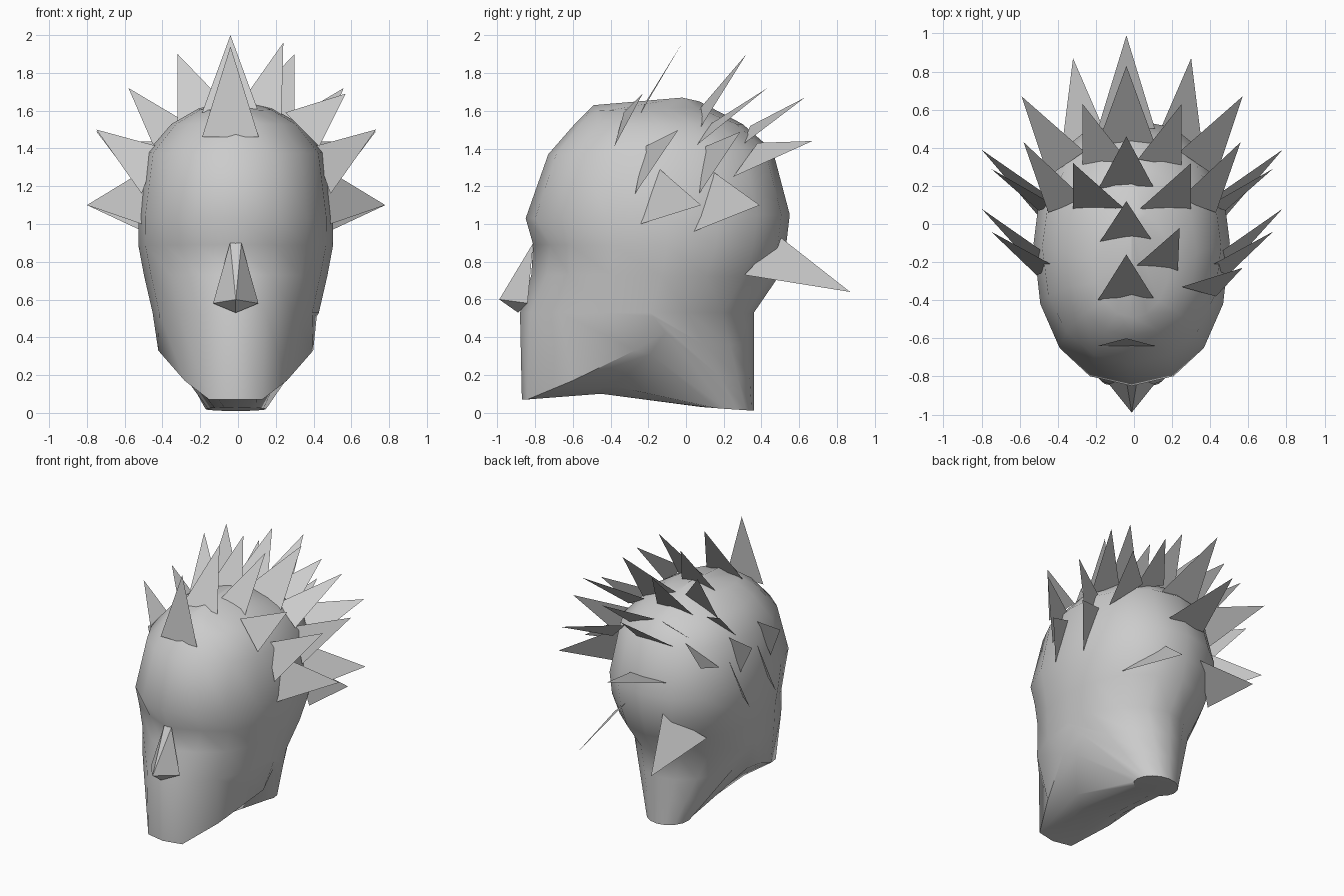
import bpy, bmesh
from math import sin, cos, pi
from mathutils import Vector

if "Cube" in bpy.data.objects:
    bpy.data.objects.remove(bpy.data.objects["Cube"])

# One clay grey for everything
grey = bpy.data.materials.new("clay_grey")
grey.use_nodes = True
grey.diffuse_color = (0.6, 0.6, 0.6, 1)
grey.node_tree.nodes["Principled BSDF"].inputs["Base Color"].default_value = (0.6, 0.6, 0.6, 1)

CENTRE = -0.012   # sideways offset of the symmetry plane
HALF = 8          # steps from face to back of head


def finish(bm, name, smooth=None):
    mesh = bpy.data.meshes.new(name)
    bm.to_mesh(mesh)
    bm.free()
    mesh.materials.append(grey)
    obj = bpy.data.objects.new(name, mesh)
    bpy.context.collection.objects.link(obj)
    if smooth:
        bpy.ops.object.select_all(action='DESELECT')
        obj.select_set(True)
        bpy.context.view_layer.objects.active = obj
        bpy.ops.object.shade_smooth_by_angle(angle=smooth)
    return obj


def half_ring(front, back, width, wide_y, power):
    """Half outline from front to back; front and back are (y, z)."""
    pts = []
    for k in range(HALF + 1):
        a = pi * k / HALF
        s, c = abs(sin(a)) ** (2 / power), abs(cos(a)) ** (2 / power)
        end = front if k <= HALF / 2 else back
        mix = (1 - cos(a)) / 2
        z = front[1] * (1 - mix) + back[1] * mix
        if k in (0, HALF):
            s = 0
        pts.append(Vector((width * s, wide_y + (end[0] - wide_y) * c, z)))
    return pts


# Skull outlines from crown to upper lip
rings = [
    half_ring((-.49, 1.63), (.07, 1.65), .2, -.2, 2),
    half_ring((-.59, 1.53), (.3, 1.53), .34, -.15, 2.1),
    half_ring((-.73, 1.37), (.46, 1.39), .47, -.12, 2.2),
    half_ring((-.85, 1.03), (.55, 1.05), .515, -.1, 2.25),
    half_ring((-.81, .89), (.53, .88), .515, -.1, 2.15),
    half_ring((-.82, .73), (.49, .72), .485, -.13, 2),
    half_ring((-.88, .53), (.36, .53), .44, -.19, 1.9),
]
for p in rings[0][1:HALF]:
    p.z -= .03
# Shallow eye sockets
rings[4][1].y += .04
rings[5][1].y += .03

# Jaw line, underside and neck opening
lip = rings[-1]
neck = half_ring((.08, .03), (.36, .01), .16, .21, 2)
jaw = [Vector(p) for p in ((0, -.87, .07), (.14, -.84, .07), (.27, -.6, .17), (.41, -.27, .33))]
under = [Vector(p) for p in ((0, -.45, .1), (.11, -.45, .1), (.2, -.38, .14), (.36, -.19, .31))]
jaw.append(lip[4].lerp(neck[4], .04))
under.append(lip[4].lerp(neck[4], .2))
for k in range(5, HALF + 1):
    jaw.append(lip[k].lerp(neck[k], .33))
    under.append(lip[k].lerp(neck[k], .66))
rings += [jaw, under, neck]

# Head skin
bm = bmesh.new()
loops = []
for ring in rings:
    right = [bm.verts.new((p.x + CENTRE, p.y, p.z)) for p in ring]
    left = [bm.verts.new((CENTRE - p.x, p.y, p.z)) for p in ring[1:HALF]]
    loops.append(right + left[::-1])
for a, b in zip(loops, loops[1:]):
    n = len(a)
    for i in range(n):
        j = (i + 1) % n
        bm.faces.new((a[i], a[j], b[j], b[i]))
crown = bm.verts.new((CENTRE, -.02, 1.67))
for i, v in enumerate(loops[0]):
    bm.faces.new((crown, loops[0][(i + 1) % len(loops[0])], v))
bm.faces.new(loops[-1])
bmesh.ops.recalc_face_normals(bm, faces=bm.faces)
finish(bm, "head", .75)

# Nose
bm = bmesh.new()
bridge_l, bridge_r, tip, wing_l, wing_r, base = [bm.verts.new((x + CENTRE, y, z)) for x, y, z in (
    (.03, -.81, .9), (-.03, -.81, .9), (0, -.99, .6),
    (.12, -.84, .58), (-.12, -.84, .58), (0, -.89, .53))]
for face in ((bridge_l, bridge_r, tip), (bridge_l, tip, wing_l), (bridge_r, wing_r, tip),
             (tip, base, wing_l), (tip, wing_r, base)):
    bm.faces.new(face)
bmesh.ops.recalc_face_normals(bm, faces=bm.faces)
finish(bm, "nose", .6)


# Hair: flat triangular spikes
def spike(name, corners, mirrored=False):
    bm = bmesh.new()
    bm.faces.new([bm.verts.new((-.02 - x if mirrored else x, y, z)) for x, y, z in corners])
    finish(bm, name)


# Middle row: tip y, tip z, base y, base z
for i, (ty, tz, by, bz) in enumerate((
        (-.6, 1.94, -.64, 1.46), (-.16, 2, -.4, 1.59), (.12, 1.96, -.11, 1.59),
        (.46, 1.89, .18, 1.54), (.83, 1.7, .42, 1.4), (.99, 1.31, .5, 1.16))):
    spike(f"middle_spike_{i}", ((-.04, ty, tz), (-.19, by, bz), (.11, by, bz)))

# Paired spikes: tip and two base corners
pairs = {
    "crown_spike": ((.3, .32, 1.9), (.03, .08, 1.62), (.3, .07, 1.5)),
    "rear_crown_spike": ((.25, .63, 1.67), (.02, .34, 1.52), (.25, .3, 1.42)),
    "upper_spike": ((.56, .43, 1.72), (.24, .13, 1.53), (.43, .06, 1.42)),
    "rear_spike": ((.57, .67, 1.44), (.24, .38, 1.43), (.43, .25, 1.25)),
    "nape_spike": ((.3, .87, .64), (.14, .5, .93), (.37, .31, .73)),
    "temple_spike": ((.73, -.04, 1.5), (.4, -.22, 1.41), (.49, -.27, 1.16)),
    "rear_temple_spike": ((.73, .29, 1.49), (.4, .1, 1.41), (.48, .07, 1.16)),
    "side_spike": ((.78, .08, 1.1), (.45, -.15, 1.3), (.49, -.24, 1)),
    "rear_side_spike": ((.78, .39, 1.1), (.42, .14, 1.28), (.48, .04, .96)),
}
for name, corners in pairs.items():
    spike(name + "_left", corners)
    spike(name + "_right", corners, True)

# Unpaired spikes near the left brow
spike("left_crown_spike", ((.24, -.02, 1.96), (0, -.23, 1.62), (.23, -.25, 1.57)))
spike("left_brow_spike", ((.57, -.23, 1.69), (.25, -.33, 1.59), (.43, -.38, 1.41)))
